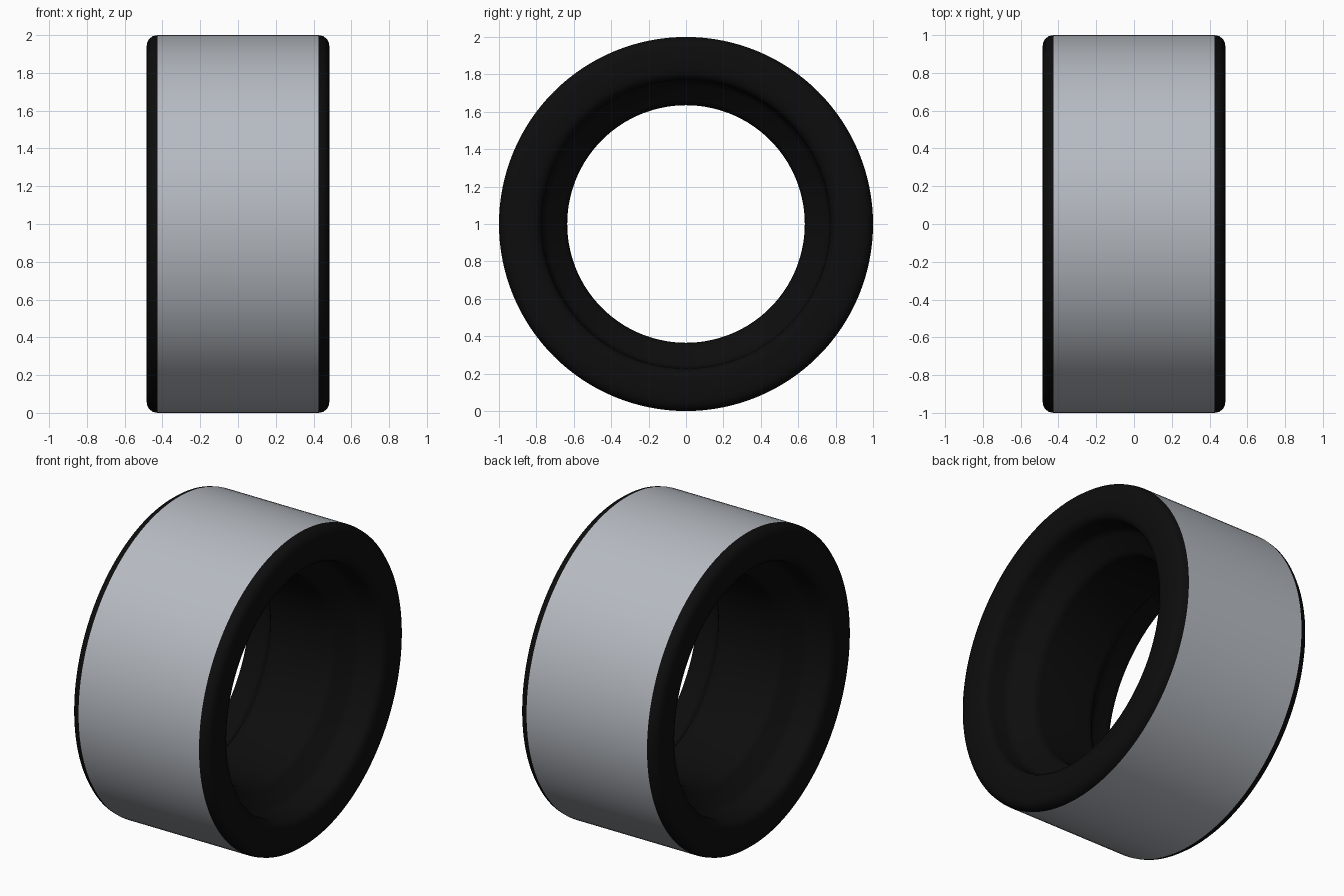
import bpy
import bmesh
import math

if "Cube" in bpy.data.objects:
    bpy.data.objects.remove(bpy.data.objects["Cube"])

SEGMENTS = 128


def revolve(name, profile, color=None):
    """Spin an (x, radius) profile around the horizontal x axis at z = 1."""
    bm = bmesh.new()
    rings = []
    for x, r in profile:
        ring = []
        for j in range(SEGMENTS):
            a = 2 * math.pi * j / SEGMENTS
            ring.append(bm.verts.new((x, r * math.cos(a), 1 + r * math.sin(a))))
        rings.append(ring)
    for a, b in zip(rings, rings[1:]):
        for j in range(SEGMENTS):
            k = (j + 1) % SEGMENTS
            bm.faces.new((a[j], a[k], b[k], b[j]))
    mesh = bpy.data.meshes.new(name)
    bm.to_mesh(mesh)
    bm.free()
    obj = bpy.data.objects.new(name, mesh)
    bpy.context.collection.objects.link(obj)
    if color:
        mat = bpy.data.materials.new(name + "_material")
        mat.diffuse_color = color
        mat.use_nodes = True
        mat.node_tree.nodes["Principled BSDF"].inputs["Base Color"].default_value = mat.diffuse_color
        mesh.materials.append(mat)
    bpy.ops.object.select_all(action='DESELECT')
    obj.select_set(True)
    bpy.context.view_layer.objects.active = obj
    bpy.ops.object.shade_smooth_by_angle(angle=math.radians(35))
    return obj


# Tyre body: rounded shoulder, flat sidewall, rounded lip, seat,
# ramp and raised centre
half = [(0.425, 1.0), (0.45, 0.995), (0.47, 0.98), (0.481, 0.96), (0.485, 0.93),
        (0.485, 0.84), (0.481, 0.812), (0.47, 0.79), (0.452, 0.777), (0.43, 0.772),
        (0.345, 0.768), (0.32, 0.76), (0.30, 0.743),
        (0.235, 0.66), (0.22, 0.645), (0.20, 0.637), (0.18, 0.635)]
revolve("tyre_body", half + [(-x, r) for x, r in reversed(half)],
        (0.004, 0.004, 0.004, 1))

# Plain tread band around the outside
revolve("tread_band", [(-0.425, 1.0), (0.425, 1.0)], (0.47, 0.5, 0.54, 1))
